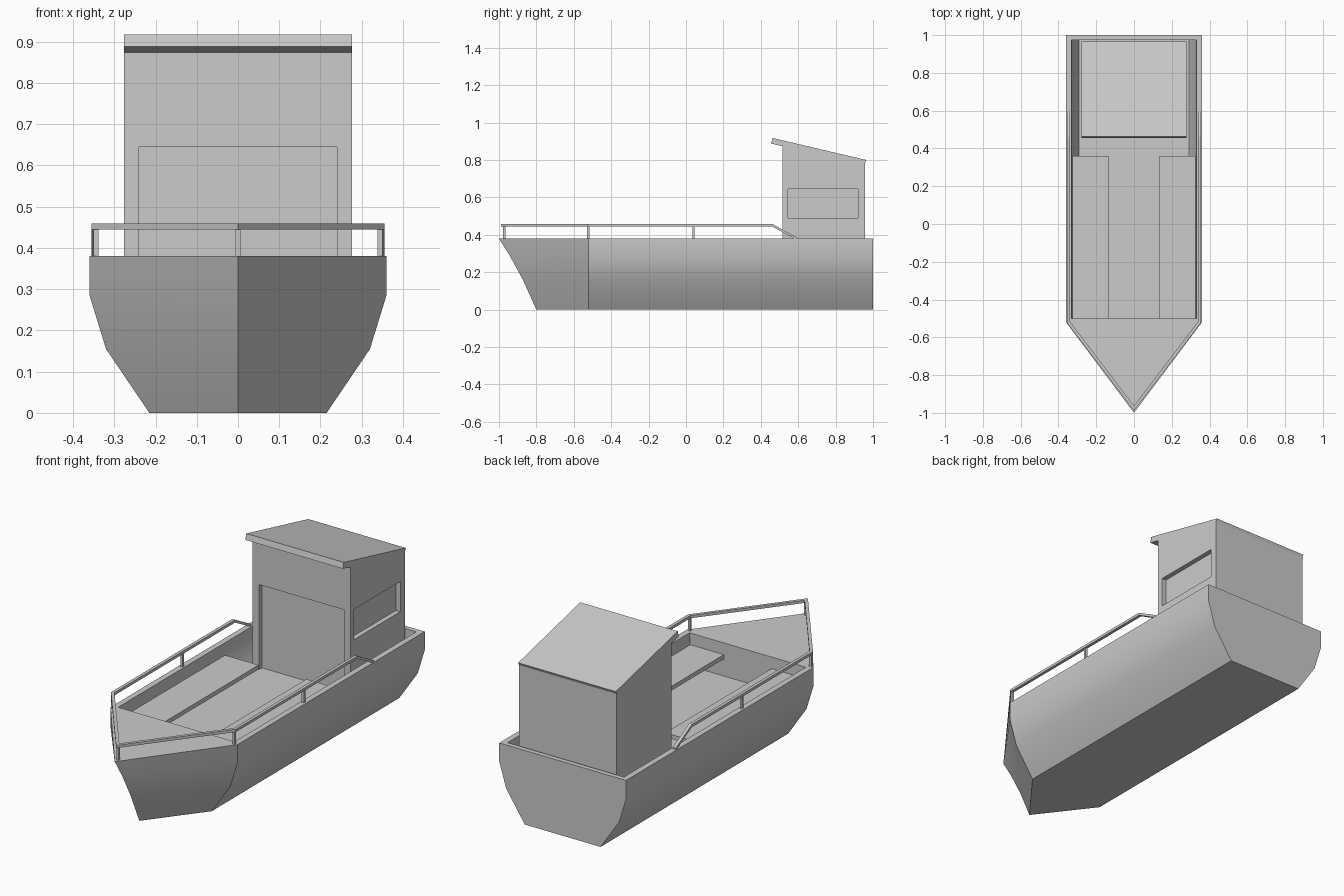
import bpy, bmesh
from mathutils import Vector

if "Cube" in bpy.data.objects:
    bpy.data.objects.remove(bpy.data.objects["Cube"])


def make(name, verts, faces):
    me = bpy.data.meshes.new(name)
    bm = bmesh.new()
    vs = [bm.verts.new(v) for v in verts]
    for f in faces:
        bm.faces.new([vs[i] for i in f])
    bmesh.ops.remove_doubles(bm, verts=bm.verts, dist=1e-5)
    bmesh.ops.recalc_face_normals(bm, faces=bm.faces)
    bm.to_mesh(me)
    bm.free()
    ob = bpy.data.objects.new(name, me)
    bpy.context.collection.objects.link(ob)
    return ob


def loft(name, rings):
    """Skin equal-length closed rings and cap both ends."""
    n = len(rings[0])
    faces = [(k * n + i, k * n + (i + 1) % n, (k + 1) * n + (i + 1) % n, (k + 1) * n + i)
             for k in range(len(rings) - 1) for i in range(n)]
    faces += [tuple(range(n)), tuple(range((len(rings) - 1) * n, len(rings) * n))]
    return make(name, [p for r in rings for p in r], faces)


def box(name, x0, x1, y0, y1, z0, z1):
    return loft(name, [[(x0, y0, z), (x1, y0, z), (x1, y1, z), (x0, y1, z)] for z in (z0, z1)])


def activate(ob):
    bpy.ops.object.select_all(action='DESELECT')
    ob.select_set(True)
    bpy.context.view_layer.objects.active = ob


def cut(ob, cutter):
    m = ob.modifiers.new("cut", 'BOOLEAN')
    m.operation, m.solver, m.object = 'DIFFERENCE', 'EXACT', cutter
    activate(ob)
    bpy.ops.object.modifier_apply(modifier=m.name)
    bpy.data.objects.remove(cutter)


# Hull: constant section from the stern, closing to a raked stem at the bow
section = [(0.215, 0, -0.80), (0.32, 0.155, -0.87), (0.36, 0.285, -0.94), (0.36, 0.38, -1.0)]
n = len(section)
verts, faces = [], []
for s in (1, -1):
    b = len(verts)
    verts += [(s * x, 1, z) for x, z, _ in section]
    verts += [(s * x, -0.52, z) for x, z, _ in section]
    verts += [(0, y, z) for _, z, y in section]
    for r in (0, n):
        faces += [(b + r + i, b + r + i + 1, b + r + n + i + 1, b + r + n + i) for i in range(n - 1)]
m = 3 * n
faces.append((*range(n), *range(m + n - 1, m - 1, -1)))                 # transom
for i in (0, n - 1):                                                    # bottom and deck
    faces.append((i, n + i, 2 * n + i, m + n + i, m + i))
# weld the stem: both sides share it
for k in range(len(faces)):
    faces[k] = tuple(i - m if i >= m + 2 * n else i for i in faces[k])
hull = make("hull", verts, faces)

# Open well with sloping inner sides
well = [(0.29, 0.21), (0.325, 0.285), (0.33, 0.38), (0.33, 0.5)]
ring = well + [(-x, z) for x, z in reversed(well)]
cut(hull, loft("well_cutter", [[(x, y, z) for x, z in ring] for y in (-0.5, 0.975)]))
activate(hull)
bpy.ops.object.shade_smooth_by_angle(angle=0.6)

# Cabin with slanted roof and front overhang
profile = [(0.515, 0.205), (0.515, 0.874), (0.455, 0.888), (0.462, 0.918),
           (0.965, 0.80), (0.958, 0.785), (0.958, 0.205)]
cabin = loft("cabin", [[(x, y, z) for y, z in profile] for x in (-0.277, 0.277)])
cut(cabin, box("door_cutter", -0.24, 0.24, 0.4, 0.537, 0.21, 0.645))
cut(cabin, box("window_cutter", 0.252, 0.4, 0.545, 0.92, 0.49, 0.645))

# Side benches
for side, s in (("right", 1), ("left", -1)):
    box(side + "_bench", *sorted((s * 0.135, s * 0.325)), -0.505, 0.36, 0.298, 0.32)


# Rail: square bar swept with mitred corners around the bow
def sweep(name, pts, w, h):
    pts = [Vector(p) for p in pts]
    rings = []
    for i, p in enumerate(pts):
        dirs = []
        for a, b in ((i - 1, i), (i, i + 1)):
            if a >= 0 and b < len(pts):
                d = pts[b] - pts[a]
                dirs.append(Vector((-d.y, d.x, 0)).normalized())
        side = sum(dirs, Vector()).normalized()
        side *= w / 2 / side.dot(dirs[0])
        up = Vector((0, 0, h / 2))
        rings.append([p + side + up, p - side + up, p - side - up, p + side - up])
    return loft(name, rings)


half = [(0.347, 0.59, 0.381), (0.347, 0.46, 0.452), (0.347, -0.52, 0.452)]
sweep("bow_rail", half + [(0, -0.975, 0.452)] + [(-x, y, z) for x, y, z in reversed(half)], 0.016, 0.014)

# Rail posts
posts = [(0, -0.972)] + [(s * 0.344, y) for s in (1, -1) for y in (-0.522, 0.04)]
for x, y in posts:
    box("rail_post", x - 0.006, x + 0.006, y - 0.006, y + 0.006, 0.375, 0.45)
